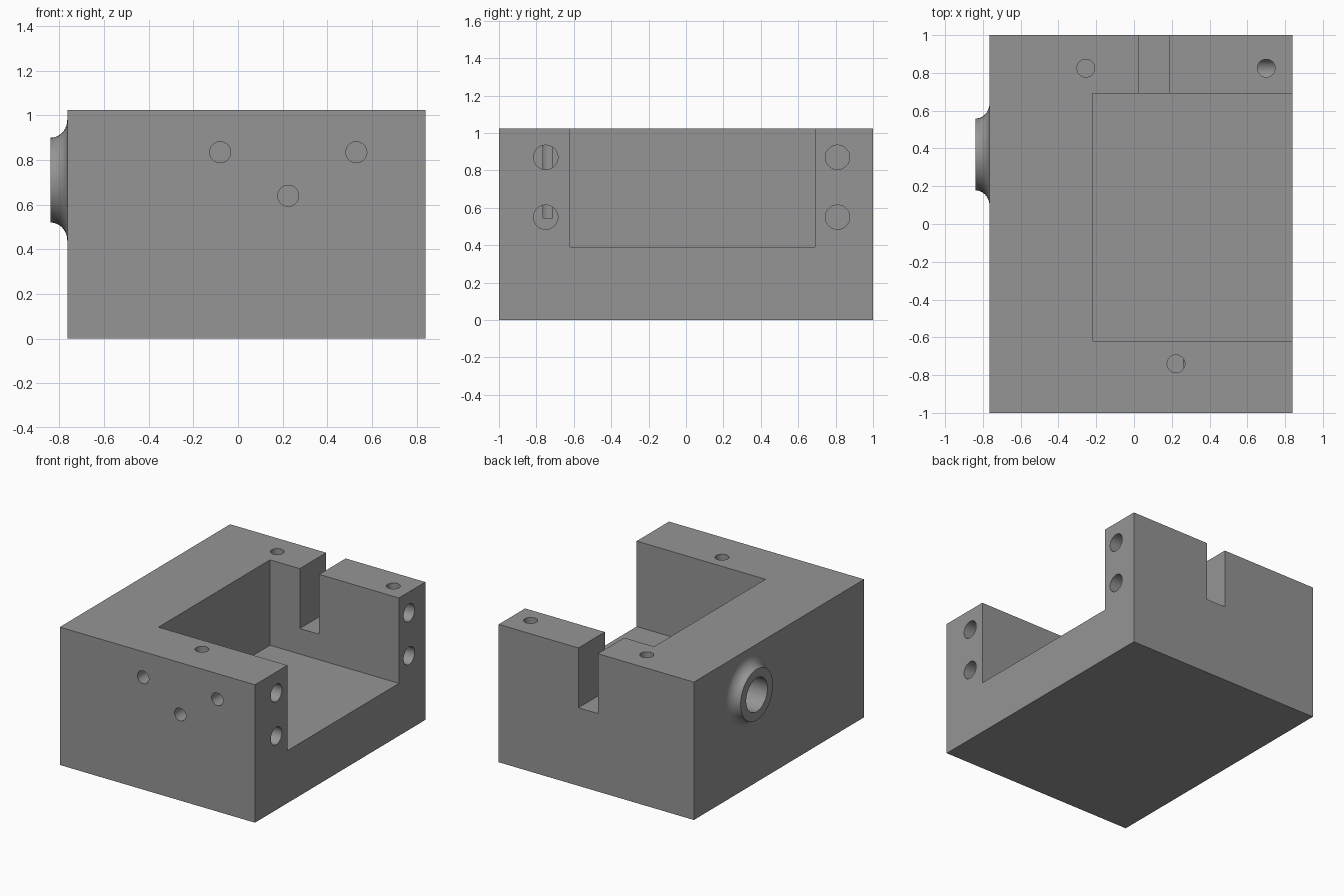
import bpy, bmesh, math
from mathutils import Matrix, Vector

if "Cube" in bpy.data.objects:
    bpy.data.objects.remove(bpy.data.objects["Cube"])

X0, X1, TOP = -0.765, 0.84, 1.025      # block left side, right side and top
AXIS = {
    'x': Matrix.Rotation(math.pi / 2, 4, 'Y'),
    'y': Matrix.Rotation(math.pi / 2, 4, 'X'),
    'z': Matrix.Identity(4),
}

grey = bpy.data.materials.new("machined_grey")
grey.diffuse_color = (0.3, 0.3, 0.3, 1)
grey.use_nodes = True
grey.node_tree.nodes["Principled BSDF"].inputs["Base Color"].default_value = grey.diffuse_color


def make_object(name, bm):
    bmesh.ops.recalc_face_normals(bm, faces=bm.faces)
    mesh = bpy.data.meshes.new(name)
    bm.to_mesh(mesh)
    bm.free()
    mesh.materials.append(grey)
    obj = bpy.data.objects.new(name, mesh)
    bpy.context.collection.objects.link(obj)
    return obj


def box(name, lo, hi):
    lo, hi = Vector(lo), Vector(hi)
    bm = bmesh.new()
    bmesh.ops.create_cube(bm, size=1)
    bmesh.ops.scale(bm, vec=hi - lo, verts=bm.verts)
    bmesh.ops.translate(bm, vec=(lo + hi) / 2, verts=bm.verts)
    return make_object(name, bm)


def rod(name, axis, start, end, radius):
    start, end = Vector(start), Vector(end)
    bm = bmesh.new()
    bmesh.ops.create_cone(bm, cap_ends=True, segments=48, radius1=radius,
                          radius2=radius, depth=(end - start).length,
                          matrix=Matrix.Translation((start + end) / 2) @ AXIS[axis])
    return make_object(name, bm)


def activate(obj):
    bpy.ops.object.select_all(action='DESELECT')
    obj.select_set(True)
    bpy.context.view_layer.objects.active = obj


def cut(target, cutter):
    mod = target.modifiers.new("cut", 'BOOLEAN')
    mod.operation, mod.solver, mod.object = 'DIFFERENCE', 'EXACT', cutter
    activate(target)
    bpy.ops.object.modifier_apply(modifier=mod.name)
    bpy.data.objects.remove(cutter, do_unlink=True)


# Main block with the open pocket and the slot in the back wall
block = box("housing_block", (X0, -1, 0), (X1, 1, TOP))
cut(block, box("pocket", (-0.22, -0.62, 0.39), (X1 + 0.1, 0.69, TOP + 0.1)))
cut(block, box("slot", (0.025, 0.6, 0.58), (0.185, 1.1, TOP + 0.1)))

# Deep screw holes in the wall ends
for y in (-0.75, 0.81):
    for z in (0.55, 0.87):
        cut(block, rod("end_hole", 'x', (0.262, y, z), (X1 + 0.1, y, z), 0.065))

# Screw holes in the top
for x, y in ((-0.255, 0.825), (0.70, 0.825), (0.2225, -0.74)):
    cut(block, rod("top_hole", 'z', (x, y, 0.545), (x, y, TOP + 0.1), 0.047))

# Shallow holes in the front
for x, z in ((-0.08, 0.835), (0.53, 0.835), (0.225, 0.64)):
    cut(block, rod("front_hole", 'y', (x, -1.1, z), (x, -0.84, z), 0.047))

# Blind bore behind the boss
BY, BZ, BORE = 0.368, 0.71, 0.125
cut(block, rod("bore", 'x', (X0 - 0.1, BY, BZ), (X0 + 0.3, BY, BZ), BORE))

# Flared boss on the left side: a concave fillet, flat rim and bore, turned on x
TIP, FLARE, RIM = -0.84, 0.27, 0.19
profile = []
for i in range(13):
    a = math.pi / 2 * i / 12
    profile.append((TIP + (X0 - TIP) * math.cos(a),
                    FLARE - (FLARE - RIM) * math.sin(a)))
profile += [(TIP, BORE), (X0, BORE)]
bm = bmesh.new()
rings = []
for x, r in profile:
    rings.append([bm.verts.new((x, BY + r * math.cos(t), BZ + r * math.sin(t)))
                  for t in (math.tau * k / 48 for k in range(48))])
for a, b in zip(rings, rings[1:]):
    for k in range(48):
        n = (k + 1) % 48
        bm.faces.new((a[k], a[n], b[n], b[k]))
boss = make_object("flared_boss", bm)
# Turn the open shell outward, so the rim faces left
rim = min(boss.data.polygons, key=lambda p: p.center.x)
if rim.normal.x > 0:
    boss.data.flip_normals()

for obj in (block, boss):
    activate(obj)
    bpy.ops.object.shade_smooth_by_angle(angle=math.radians(30))
